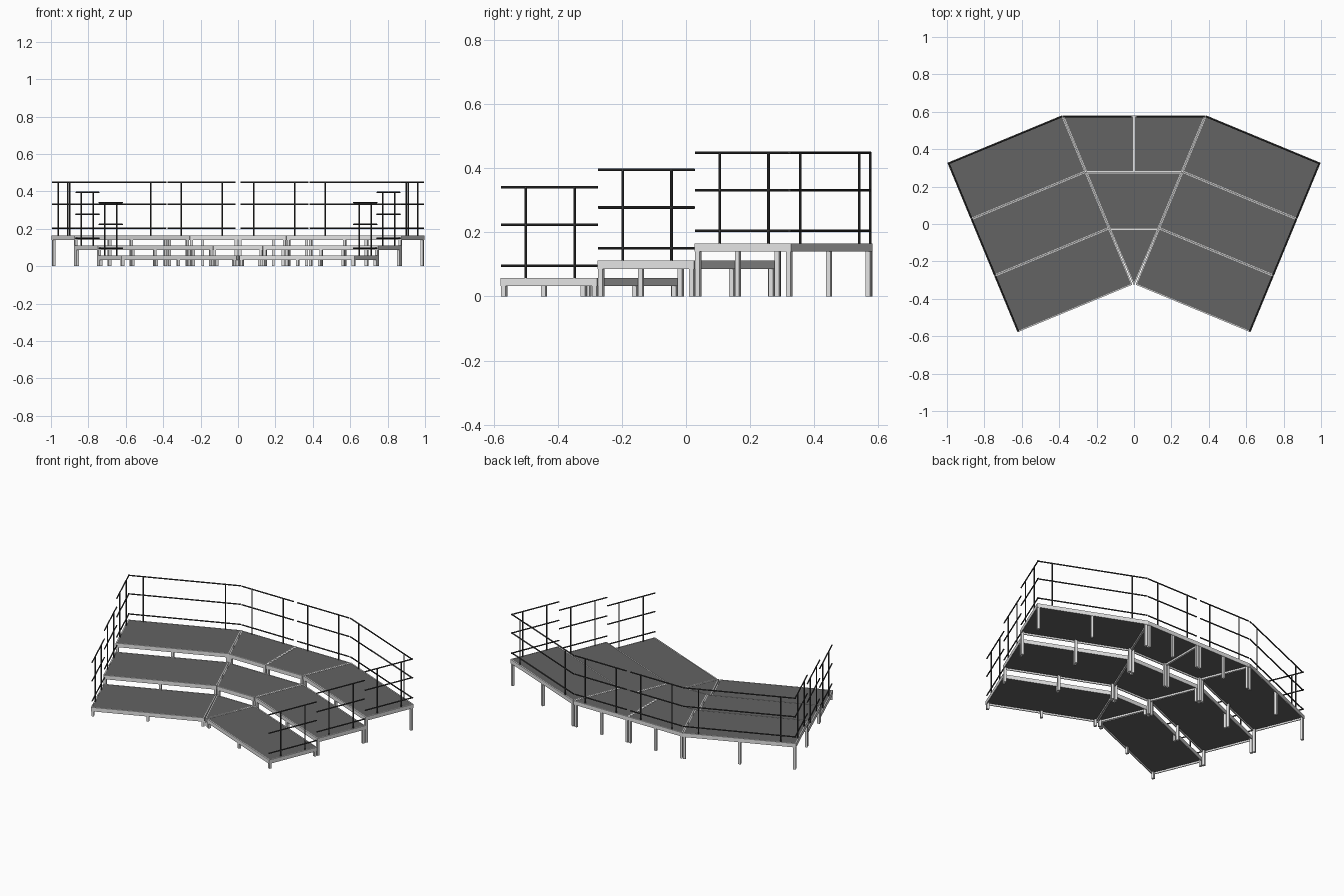
import bpy, bmesh, math
from mathutils import Vector, Matrix

if "Cube" in bpy.data.objects:
    bpy.data.objects.remove(bpy.data.objects["Cube"])

ANG = math.radians(22.5)
U = Vector((math.cos(ANG), -math.sin(ANG)))   # along a wing deck
V = Vector((math.sin(ANG), math.cos(ANG)))    # from front row to back row
A = Vector((0.008, -0.3245))                  # inner front corner of wing
L, D = 0.666, 0.3272                          # deck length and depth
TOPS = (0.057, 0.111, 0.165)                  # row heights
RAILS = (0.039, 0.166, 0.283)                 # rail heights above deck
THICK, RIM = 0.025, 0.006


def mat(name, c):
    m = bpy.data.materials.new(name)
    m.diffuse_color = (c, c, c, 1)
    m.use_nodes = True
    m.node_tree.nodes["Principled BSDF"].inputs["Base Color"].default_value = m.diffuse_color
    return m


ALU = mat("light grey metal", 0.78)
DECK = mat("dark grey deck", 0.125)
BLACK = mat("black rail", 0.045)


def finish(bm, name, material):
    bmesh.ops.recalc_face_normals(bm, faces=bm.faces)
    me = bpy.data.meshes.new(name)
    bm.to_mesh(me)
    bm.free()
    ob = bpy.data.objects.new(name, me)
    me.materials.append(material)
    bpy.context.collection.objects.link(ob)
    return ob


def inset(poly, d):
    """Shrink a counter-clockwise convex polygon by d."""
    out, n = [], len(poly)
    for i in range(n):
        e1 = (poly[i] - poly[i - 1]).normalized()
        e2 = (poly[(i + 1) % n] - poly[i]).normalized()
        n1, n2 = Vector((-e1.y, e1.x)), Vector((-e2.y, e2.x))
        out.append(poly[i] + (n1 + n2) * d / (1 + n1.dot(n2)))
    return out


def ring(bm, poly, z):
    return [bm.verts.new((p.x, p.y, z)) for p in poly]


def bridge(bm, a, b):
    n = len(a)
    for i in range(n):
        bm.faces.new((a[i], a[(i + 1) % n], b[(i + 1) % n], b[i]))


def platform(name, poly, top, mids):
    """Framed deck; mids lists the edges that have a middle leg."""
    # metal frame
    bm = bmesh.new()
    outer, inner = inset(poly, 0.0005), inset(poly, RIM)
    loops = [ring(bm, p, z) for p, z in ((outer, top - THICK), (outer, top),
                                         (inner, top), (inner, top - THICK))]
    for i in range(4):
        bridge(bm, loops[i], loops[(i + 1) % 4])
    finish(bm, name + "_frame", ALU)
    # floor panel
    bm = bmesh.new()
    lo, hi = ring(bm, inner, top - 0.014), ring(bm, inner, top - 0.001)
    bm.faces.new(lo)
    bm.faces.new(hi)
    bridge(bm, lo, hi)
    finish(bm, name + "_panel", DECK)
    # legs
    bm = bmesh.new()
    pts = inset(poly, 0.010)
    n = len(pts)
    spots = [(pts[i], pts[(i + 1) % n] - pts[i]) for i in range(n)]
    spots += [((pts[i] + pts[(i + 1) % n]) / 2, pts[(i + 1) % n] - pts[i]) for i in mids]
    h = top - 0.010
    for p, d in spots:
        m = (Matrix.Translation((p.x, p.y, h / 2))
             @ Matrix.Rotation(math.atan2(d.y, d.x), 4, 'Z')
             @ Matrix.Diagonal((0.015, 0.015, h, 1)))
        bmesh.ops.create_cube(bm, size=1, matrix=m)
    finish(bm, name + "_legs", ALU)


def rod(bm, a, b, r=0.004):
    d = b - a
    m = Matrix.Translation((a + b) / 2) @ d.to_track_quat('Z', 'Y').to_matrix().to_4x4()
    bmesh.ops.create_cone(bm, cap_ends=True, segments=8, radius1=r, radius2=r,
                          depth=d.length, matrix=m)


def railing(name, p, q, top, posts):
    """Three rails between p and q with posts at the given fractions."""
    bm = bmesh.new()
    for h in RAILS:
        rod(bm, p.to_3d() + Vector((0, 0, top + h)), q.to_3d() + Vector((0, 0, top + h)))
    for t in posts:
        c = p.lerp(q, t).to_3d()
        rod(bm, c + Vector((0, 0, top - 0.015)), c + Vector((0, 0, top + RAILS[2])))
    ob = finish(bm, name, BLACK)
    bpy.ops.object.select_all(action='DESELECT')
    bpy.context.view_layer.objects.active = ob
    ob.select_set(True)
    bpy.ops.object.shade_smooth_by_angle()


ROWS = ("front", "middle", "back")
for side, sx in (("right", 1), ("left", -1)):
    def flip(p, s=sx):
        return Vector((p.x * s, p.y))

    # angled wing platforms with outer railings
    for k, row in enumerate(ROWS):
        o = A + V * D * k
        poly = [flip(p) for p in (o, o + U * L, o + U * L + V * D, o + V * D)]
        if sx < 0:
            poly.reverse()
        platform(f"{side}_{row}_platform", poly, TOPS[k], (0, 2))
        e = o + U * (L - 0.007)
        railing(f"{side}_{row}_side_railing", flip(e + V * 0.001),
                flip(e + V * (D - 0.001)), TOPS[k], (0.255, 0.76))
    # wing back railing
    e = A + V * (3 * D - 0.007)
    railing(f"{side}_wing_back_railing", flip(e + U * 0.003),
            flip(e + U * (L - 0.003)), TOPS[2], (0.135, 0.865))

# centre platforms fill the wedge between the wings
STEP = D * math.cos(ANG)


def wedge(k):
    y = A.y - 0.004 + k * STEP
    return A.x - 0.001 + (y - A.y) * math.tan(ANG), y


(x1, y1), (x2, y2), (x3, y3) = wedge(1), wedge(2), wedge(3)
x3, y3 = x3 + 0.001, y3 + 0.0025
platform("centre_front_platform",
         [Vector((0, A.y - 0.006)), Vector((x1, y1)), Vector((-x1, y1))], TOPS[0], ())
platform("centre_middle_platform",
         [Vector(p) for p in ((-x1, y1), (x1, y1), (x2, y2), (-x2, y2))], TOPS[1], ())
for side, sx in (("right", 1), ("left", -1)):
    half = [Vector((x * sx, y)) for x, y in ((0, y2), (x2, y2), (x3, y3), (0, y3))]
    back = 2 if sx > 0 else 0
    if sx < 0:
        half.reverse()
        back = 0
    platform(f"centre_back_{side}_platform", half, TOPS[2], (back,))
    railing(f"centre_back_{side}_railing", Vector((sx * 0.014, y3 - 0.007)),
            Vector((sx * (x3 - 0.006), y3 - 0.007)), TOPS[2], (0.195, 0.80))
